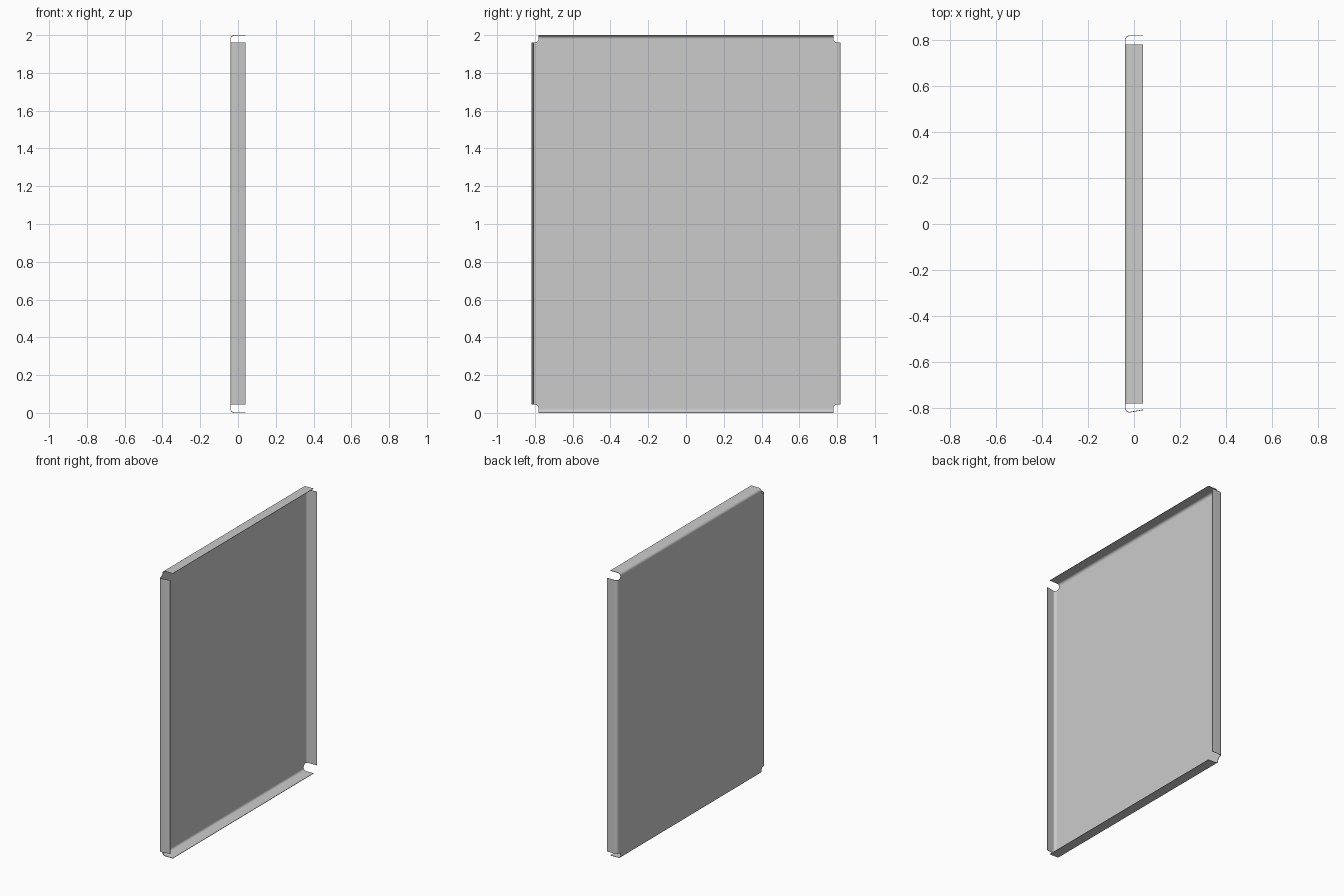
import bpy, bmesh, math
from mathutils import Vector

if "Cube" in bpy.data.objects:
    bpy.data.objects.remove(bpy.data.objects["Cube"])

W, H, D = 0.819, 2.0, 0.04         # half width, height, half depth
R, T = 0.02, 0.003                 # bend radius, sheet thickness
SIDE, LOW, TOP = 0.78, 0.044, 1.962  # corner notch limits
N = 6                              # segments per arc

bm = bmesh.new()
ya, z0, z1 = W - R, R, H - R       # bend lines


def notch(sy, top):
    """Rounded corner relief, from the side bend line to the top/bottom one."""
    zc, ze = (z1, TOP) if top else (z0, LOW)
    a, b = ya - SIDE, ze - zc
    return [bm.verts.new((-D, sy * (ya - a * math.sin(t)), zc + b * math.cos(t)))
            for t in (math.pi / 2 * i / N for i in range(N + 1))]


# Flat panel with a rounded relief at each corner
tr, tl = notch(1, True), notch(-1, True)
br, bl = notch(1, False), notch(-1, False)
panel = bm.faces.new(tr + tl[::-1] + bl + br[::-1])


def flange(va, vb, out, tilt=0.0):
    """Rolled bend plus straight lip along the edge va-vb."""
    end = math.pi / 2 + math.radians(tilt)
    steps = [(R * math.sin(a), R * (1 - math.cos(a)))
             for a in (end * i / N for i in range(1, N + 1))]
    o, x = steps[-1]
    rest = 2 * D - x
    steps.append((o - rest * math.tan(math.radians(tilt)), 2 * D))
    a0, b0 = va.co.copy(), vb.co.copy()
    for o, x in steps:
        move = Vector(out) * o + Vector((x, 0, 0))
        na, nb = bm.verts.new(a0 + move), bm.verts.new(b0 + move)
        bm.faces.new((va, vb, nb, na))
        va, vb = na, nb


# Four flanges; the left one is folded slightly past square
flange(tr[-1], tl[-1], (0, 0, 1))
flange(bl[-1], br[-1], (0, 0, -1))
flange(br[0], tr[0], (0, 1, 0))
flange(tl[0], bl[0], (0, -1, 0), 10)

bmesh.ops.recalc_face_normals(bm, faces=bm.faces[:])
panel.normal_update()
if panel.normal.x > 0:
    bmesh.ops.reverse_faces(bm, faces=bm.faces[:])

mesh = bpy.data.meshes.new("folded_panel")
bm.to_mesh(mesh)
bm.free()
obj = bpy.data.objects.new("folded_panel", mesh)
bpy.context.collection.objects.link(obj)

# Sheet thickness, grown inward
mod = obj.modifiers.new("thickness", "SOLIDIFY")
mod.thickness = T
mod.offset = -1

bpy.context.view_layer.objects.active = obj
obj.select_set(True)
bpy.ops.object.modifier_apply(modifier=mod.name)
bpy.ops.object.shade_smooth_by_angle(angle=math.radians(30))
